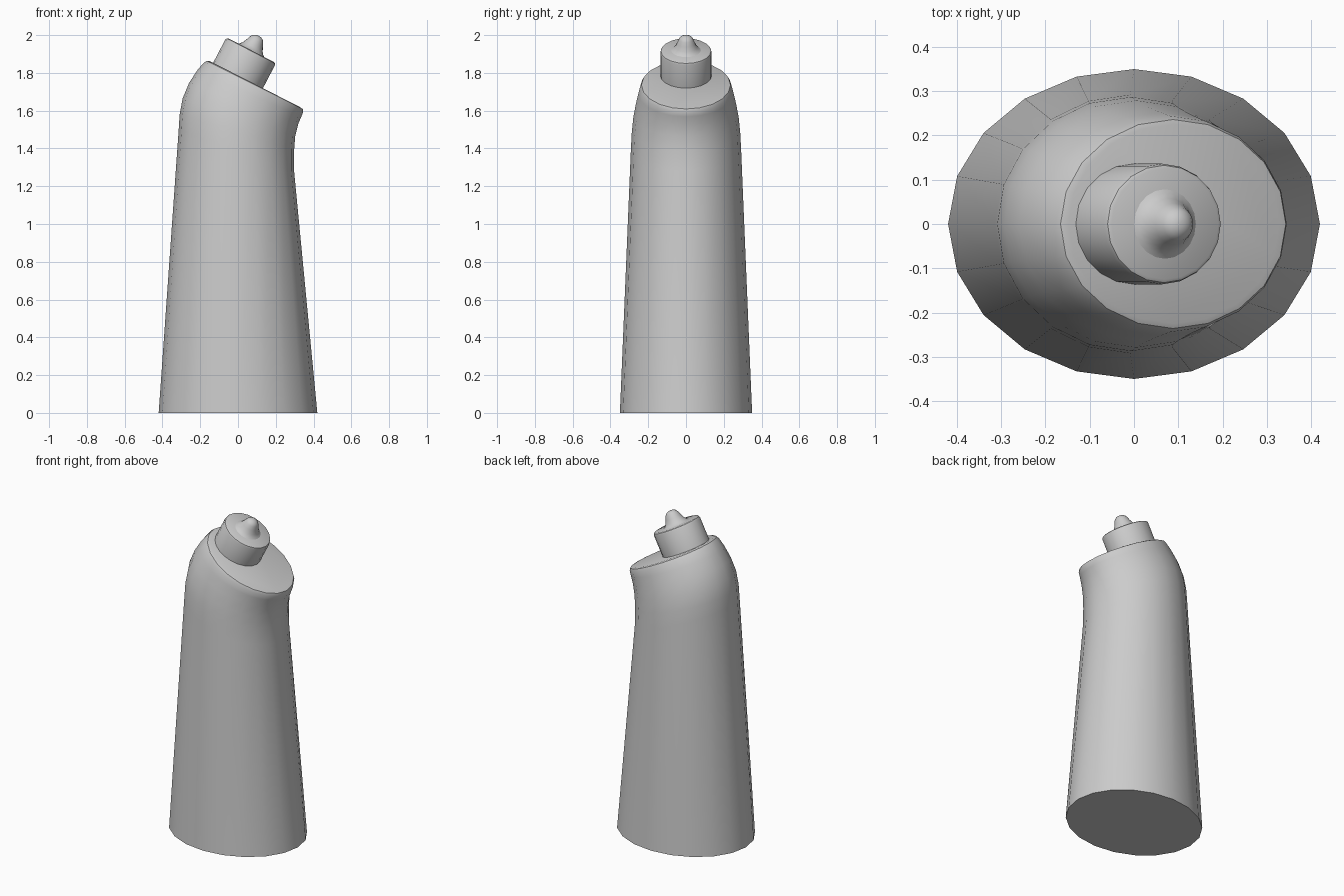
import bpy, bmesh
from math import sin, cos, pi, radians
from mathutils import Vector, Matrix

if "Cube" in bpy.data.objects:
    bpy.data.objects.remove(bpy.data.objects["Cube"])

SIDES = 20
ANGS = [2 * pi * i / SIDES for i in range(SIDES)]


def loft(name, rings, angle=35):
    """Skin a stack of rings, cap both ends and shade smooth."""
    bm = bmesh.new()
    loops = [[bm.verts.new(p) for p in ring] for ring in rings]
    for a, b in zip(loops, loops[1:]):
        for i in range(SIDES):
            j = (i + 1) % SIDES
            bm.faces.new((a[i], a[j], b[j], b[i]))
    bm.faces.new(loops[0][::-1])
    bm.faces.new(loops[-1])
    mesh = bpy.data.meshes.new(name)
    bm.to_mesh(mesh)
    bm.free()
    obj = bpy.data.objects.new(name, mesh)
    bpy.context.collection.objects.link(obj)
    bpy.ops.object.select_all(action='DESELECT')
    obj.select_set(True)
    bpy.context.view_layer.objects.active = obj
    bpy.ops.object.shade_smooth_by_angle(angle=radians(angle))
    return obj


def slanted_ring(lx, lz, rx, rz, ry):
    """Ellipse through a left and a right silhouette point."""
    left, right = Vector((lx, 0, lz)), Vector((rx, 0, rz))
    mid, half = (left + right) / 2, (right - left) / 2
    return [mid + half * cos(a) + Vector((0, ry * sin(a), 0)) for a in ANGS]


# Bottle body: tapered oval tube leaning into a slanted shoulder
body_sections = [
    (-.42, 0, .42, 0, .35),
    (-.314, 1.5, .297, 1.28, .292),
    (-.309, 1.58, .297, 1.39, .287),
    (-.293, 1.665, .303, 1.465, .279),
    (-.26, 1.745, .319, 1.53, .265),
    (-.215, 1.815, .335, 1.568, .252),
    (-.182, 1.853, .345, 1.592, .244),
    (-.166, 1.864, .343, 1.609, .236),
    (-.148, 1.862, .328, 1.619, .225),
]
loft("bottle_body", [slanted_ring(*s) for s in body_sections])

# Tilted frame at the centre of the neck's upper face
tilt = Matrix.Translation((.07, 0, 1.92)) @ Matrix.Rotation(radians(27.5), 4, 'Y')


def tilted_lathe(name, profile, squash=1.0, angle=35):
    rings = [[tilt @ Vector((r * cos(a), r * squash * sin(a), h)) for a in ANGS]
             for r, h in profile]
    return loft(name, rings, angle)


# Neck: short oval cylinder with a softened rim
tilted_lathe("neck", [(.148, -.175), (.148, -.014), (.144, -.004), (.136, 0)], .92)

# Dropper tip: flared cone with a rounded end
tilted_lathe("dropper_tip", [(.082, -.002), (.07, .005), (.058, .02), (.047, .043),
                             (.038, .065), (.029, .077), (.016, .084), (.006, .086)],
             1.0, 60)
